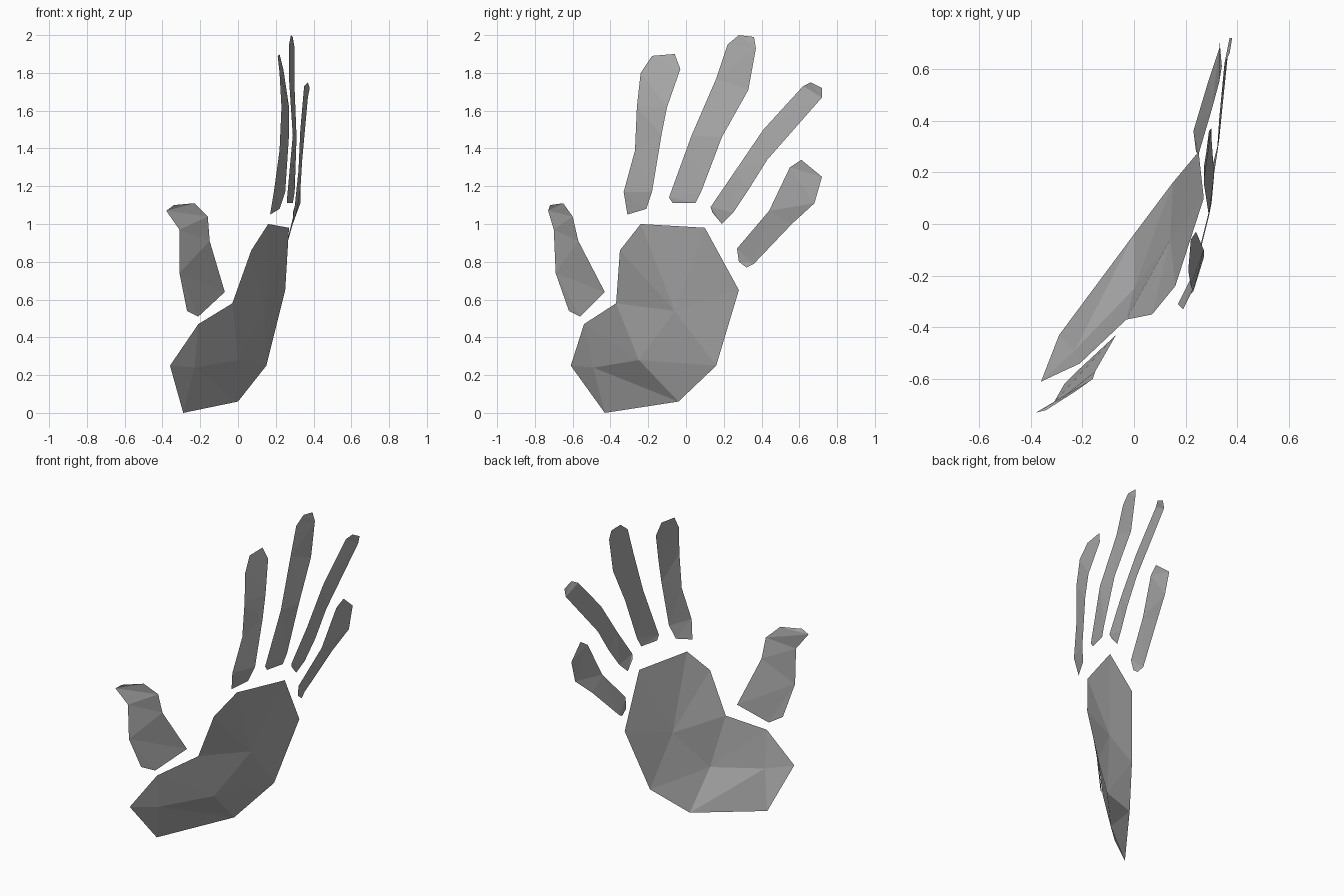
import bpy
import bmesh
from mathutils import Vector

default_cube = bpy.data.objects.get("Cube")
if default_cube is not None:
    bpy.data.objects.remove(default_cube, do_unlink=True)


def make_material(name, value):
    """Create one plain matte grey material."""
    material = bpy.data.materials.new(name)
    material.use_nodes = True
    colour = (value, value, value, 1)
    material.diffuse_color = colour
    shader = next(node for node in material.node_tree.nodes
                  if node.type == "BSDF_PRINCIPLED")
    shader.inputs["Base Color"].default_value = colour
    shader.inputs["Roughness"].default_value = .8
    return material


grey = make_material("plain grey", .4)


def finish_part(name, builder):
    """Turn a finished bmesh into a flat shaded object in the scene."""
    bmesh.ops.triangulate(builder, faces=builder.faces[:],
                          quad_method="SHORT_EDGE")
    mesh = bpy.data.meshes.new(name)
    builder.to_mesh(mesh)
    builder.free()
    mesh.materials.append(grey)
    part = bpy.data.objects.new(name, mesh)
    bpy.context.scene.collection.objects.link(part)
    return part


def ribbon(name, near_edge, far_edge):
    """Loft a thin sheet between two edge paths running from base to tip."""
    builder = bmesh.new()
    near = [builder.verts.new(Vector(point)) for point in near_edge]
    far = [builder.verts.new(Vector(point)) for point in far_edge]
    rungs = list(zip(near, far))
    for (near_low, far_low), (near_high, far_high) in zip(rungs, rungs[1:]):
        builder.faces.new((near_low, far_low, far_high, near_high))
    return finish_part(name, builder)


def creased_sheet(name, points, fans):
    """Span triangle fans, each a hub letter followed by its rim letters."""
    builder = bmesh.new()
    corner = {key: builder.verts.new(Vector(point))
              for key, point in points.items()}
    for hub, *rim in fans:
        for first, second in zip(rim, rim[1:]):
            builder.faces.new((corner[hub], corner[second], corner[first]))
    return finish_part(name, builder)


# Palm: rim clockwise from the top, then the three inner crease points
creased_sheet(
    "palm",
    dict(
        A=(.16, -.24, 1), B=(.27, .1, .98), C=(.25, .28, .65),
        D=(.15, .16, .25), E=(0, -.04, .06), F=(-.29, -.43, 0),
        G=(-.36, -.61, .25), H=(-.21, -.54, .47), I=(-.03, -.37, .58),
        J=(.07, -.35, .86),
        K=(.14, -.06, .54), L=(0, -.25, .28), M=(-.23, -.49, .24),
    ),
    fans=("KABCDLIJA", "LDEMHI", "MEFGH"),
)

# Thumb
ribbon(
    "thumb",
    near_edge=[(-.27, -.62, .54), (-.31, -.69, .74), (-.31, -.7, .97),
               (-.38, -.73, 1.07), (-.34, -.72, 1.1)],
    far_edge=[(-.21, -.56, .51), (-.07, -.43, .64), (-.15, -.57, .91),
              (-.16, -.6, 1.04), (-.23, -.65, 1.11)],
)

# Four fingers, each from its base to its tip
ribbon(
    "index_finger",
    near_edge=[(.17, -.31, 1.05), (.19, -.33, 1.17), (.22, -.27, 1.39),
               (.23, -.26, 1.62), (.22, -.24, 1.8), (.21, -.18, 1.89)],
    far_edge=[(.22, -.21, 1.08), (.25, -.18, 1.17), (.27, -.13, 1.47),
              (.27, -.1, 1.62), (.24, -.03, 1.82), (.22, -.06, 1.9)],
)
ribbon(
    "middle_finger",
    near_edge=[(.26, -.07, 1.11), (.26, -.09, 1.14), (.29, .03, 1.47),
               (.27, .16, 1.77), (.27, .22, 1.95), (.28, .28, 2)],
    far_edge=[(.29, .05, 1.11), (.3, .08, 1.17), (.31, .19, 1.46),
              (.3, .33, 1.71), (.3, .37, 1.93), (.29, .36, 1.99)],
)
ribbon(
    "ring_finger",
    near_edge=[(.29, .14, 1.06), (.3, .13, 1.09), (.32, .26, 1.28),
               (.33, .41, 1.5), (.35, .62, 1.73), (.37, .66, 1.75)],
    far_edge=[(.29, .19, 1), (.31, .25, 1.06), (.33, .33, 1.18),
              (.34, .43, 1.34), (.37, .72, 1.67), (.38, .72, 1.72)],
)
ribbon(
    "little_finger",
    near_edge=[(.24, .28, .8), (.25, .27, .87), (.3, .44, 1.07),
               (.33, .55, 1.3), (.34, .61, 1.34)],
    far_edge=[(.24, .32, .77), (.23, .36, .79), (.29, .56, 1),
              (.33, .68, 1.11), (.33, .72, 1.25)],
)
